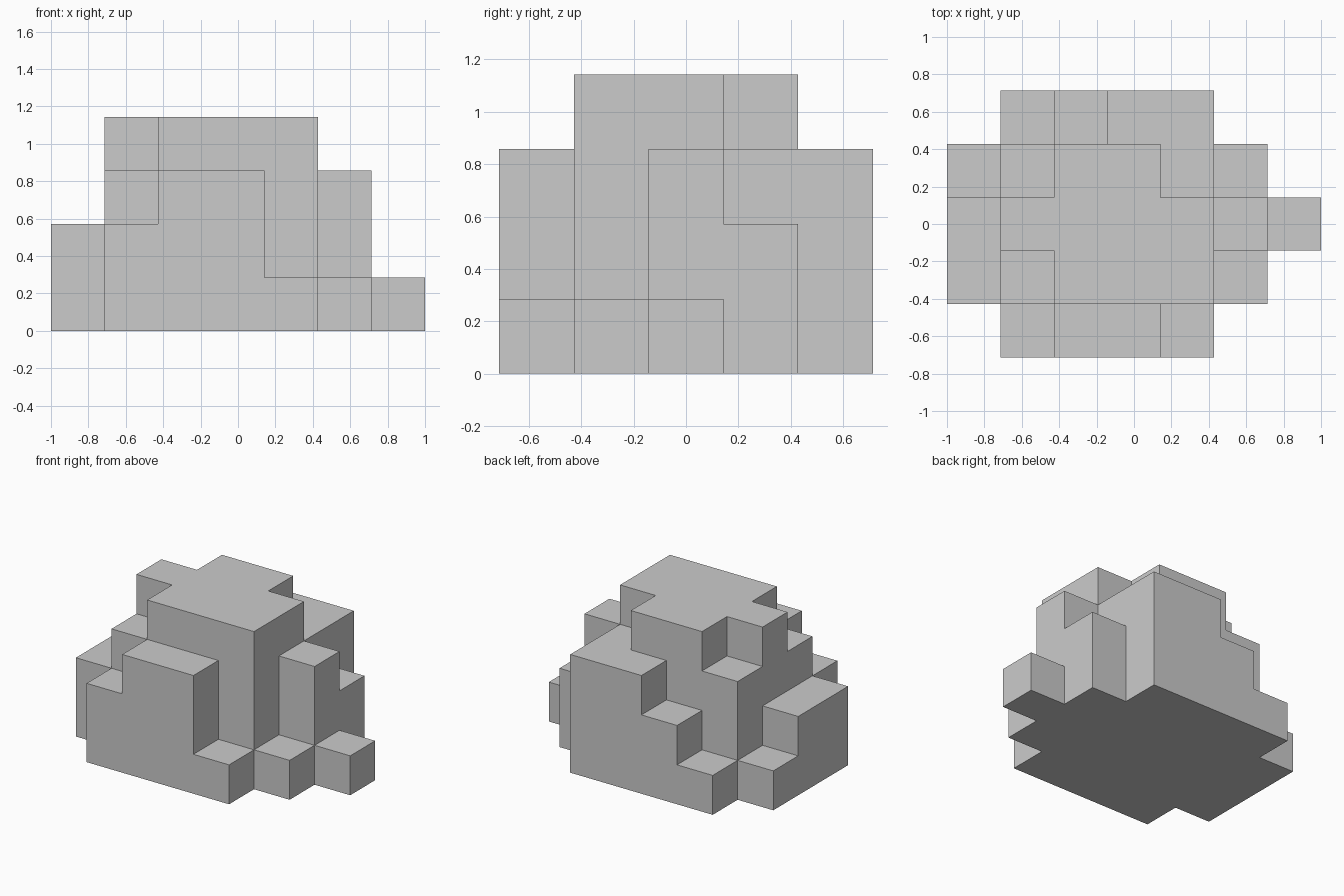
import bpy, bmesh, math
from mathutils import Vector

if "Cube" in bpy.data.objects:
    bpy.data.objects.remove(bpy.data.objects["Cube"])

CELL = 2 / 7
# Column heights in cells: rows run front to back, digits left to right
ROWS = ["0233100", "2344410", "2444431", "1344320", "0123300"]
NX, NY, NZ = 7, 5, 4


def filled(x, y, z):
    return 0 <= x < NX and 0 <= y < NY and 0 <= z < int(ROWS[y][x])


def add_face(bm, cell, axis, side):
    """Add the square on one side of a cell, wound to face outward."""
    u, v = (axis + 1) % 3, (axis + 2) % 3
    corners = [(0, 0), (1, 0), (1, 1), (0, 1)]
    verts = []
    for a, b in (corners if side > 0 else corners[::-1]):
        p = Vector(cell)
        p[axis] += max(side, 0)
        p[u] += a
        p[v] += b
        p -= Vector((NX / 2, NY / 2, 0))
        verts.append(bm.verts.new(p * CELL))
    bm.faces.new(verts)


# Stepped rock: only the outer shell of the stacked cubes
bm = bmesh.new()
for y in range(NY):
    for x in range(NX):
        for z in range(int(ROWS[y][x])):
            for axis in range(3):
                for side in (-1, 1):
                    n = [x, y, z]
                    n[axis] += side
                    if not filled(*n):
                        add_face(bm, (x, y, z), axis, side)

# Weld the squares and merge coplanar ones into large flat faces
bmesh.ops.remove_doubles(bm, verts=bm.verts[:], dist=0.001)
bmesh.ops.dissolve_limit(bm, angle_limit=math.radians(1),
                         verts=bm.verts[:], edges=bm.edges[:])
mesh = bpy.data.meshes.new("stepped_rock")
bm.to_mesh(mesh)
bm.free()
bpy.context.collection.objects.link(bpy.data.objects.new("stepped_rock", mesh))
